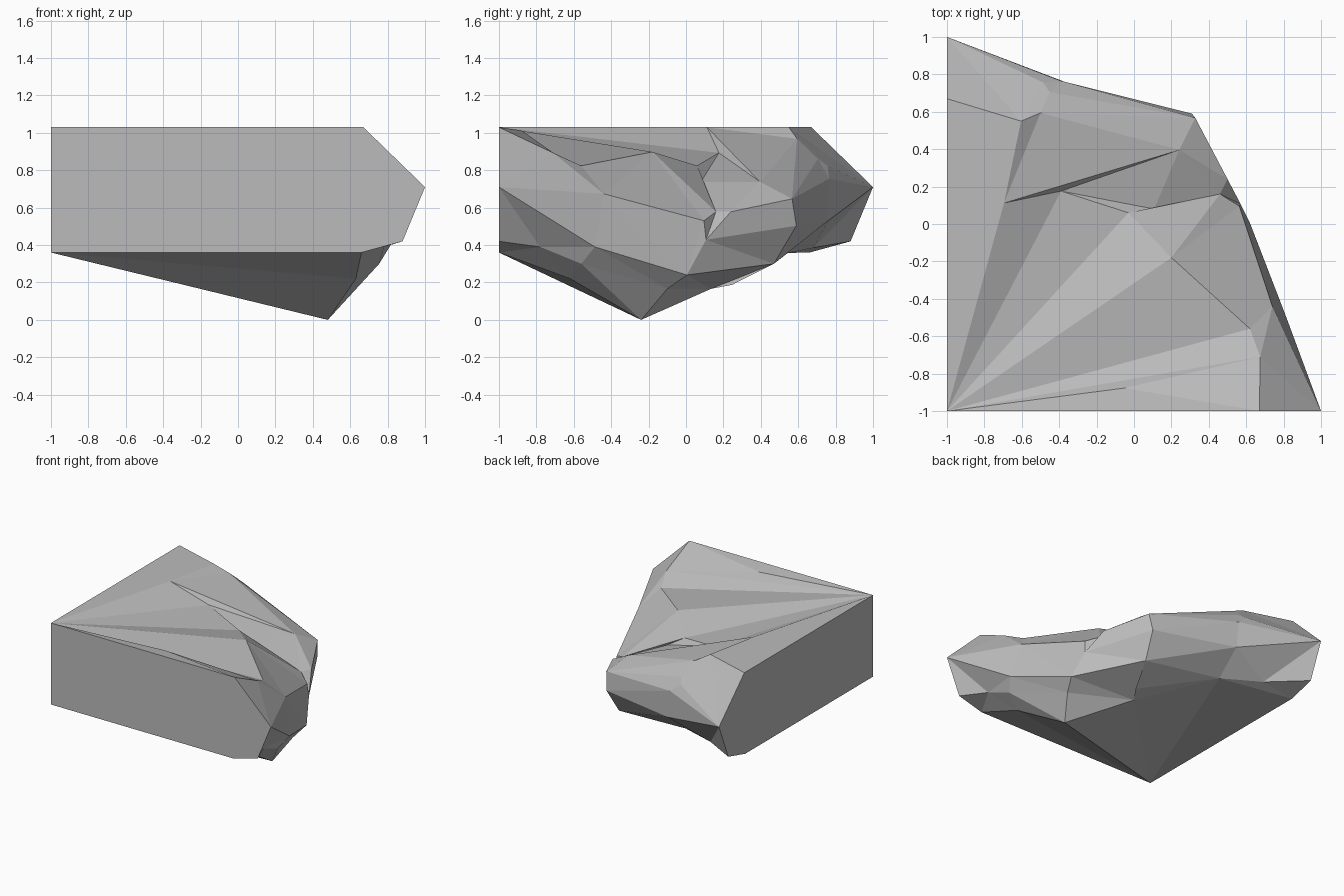
import bpy, bmesh

cube = bpy.data.objects.get("Cube")
if cube:
    bpy.data.objects.remove(cube)

bm = bmesh.new()
verts = {}


def vert(p):
    if p not in verts:
        verts[p] = bm.verts.new(p)
    return verts[p]


def face(*points):
    if len(set(points)) == len(points):
        bm.faces.new([vert(p) for p in points])


def fan(hub, rim):
    for a, b in zip(rim, rim[1:]):
        face(hub, a, b)


def dist(a, b):
    return sum((u - v) ** 2 for u, v in zip(a, b))


def strip(a, b):
    """Skin two ridge lines with triangles, always taking the shorter diagonal."""
    i = j = 0
    while i < len(a) - 1 or j < len(b) - 1:
        step_a = j == len(b) - 1 or (
            i < len(a) - 1 and dist(a[i + 1], b[j]) <= dist(a[i], b[j + 1]))
        if step_a:
            face(a[i], a[i + 1], b[j])
            i += 1
        else:
            face(a[i], b[j + 1], b[j])
            j += 1


# Flat cut ends: one outline, used on the front and on the right side
outline = [(-1, .36), (.66, .36), (.88, .42), (1, .71), (.67, 1.03), (-1, 1.03)]
front = [(u, -1, z) for u, z in outline]
side = [(-1, u, z) for u, z in outline]
face(*front)
face(*side)
base, front_foot, front_heel, front_nose, front_brow, top = front
_, side_foot, side_heel, side_nose, side_brow, _ = side

# Underside points
keel = (.48, -.24, 0)
chip = (.63, -.62, .22)
under = (.115, .134, .166)
notch = (-.38, .545, .358)

# Ridge lines running from the front round to the side
keel_line = [front_foot, chip, keel, under, notch, side_foot]
low_line = [front_heel, (.78, -.78, .39), (.755, -.56, .30), (.57, -.10, .166),
            under, (.19, .246, .187), notch, (-.70, .68, .385), side_heel]
belly_line = [front_nose, (.81, -.487, .39), (.62, .005, .24),
              (.28, .47, .30), (-.37, .76, .53), side_nose]

hip = (.74, -.44, .674)
waist = (.563, .096, .53)
bulge = (.328, .567, .647)
back_chip = (-.39, .765, .754)
bulge_line = [waist, (.57, .107, .428), (.31, .59, .503), back_chip]
rim_line = [waist, (.46, .16, .578), (.50, .24, .578), bulge, back_chip]

# Upper ridge and valley points
brow, brow_low = (.675, -.71, .893), (.62, -.56, .824)
crest, dip = (.20, -.18, .898), (-.03, .06, .824)
valley, saddle = (.108, .08, .738), (.242, .396, .738)
bank = (-.39, .176, .893)
shelf, shelf_low = (-.45, .705, .861), (-.486, .757, .824)
step, step_top = (-.50, .594, .968), (-.604, .55, 1.03)
ledge = (-.695, .112, 1.03)
dent = (-.05, -.877, 1.012)
upper_line = [front_brow, brow, brow_low, crest, dip, valley, saddle,
              bulge, shelf, shelf_low, side_nose]

# Underside and flanks
fan(base, keel_line)
strip(keel_line, low_line)
strip(low_line, belly_line)
strip(belly_line, [front_nose, hip] + bulge_line + [side_nose])
strip(bulge_line, rim_line)
strip([front_nose, hip] + rim_line + [side_nose], upper_line)

# Top plates and valley
fan(top, [front_brow, dent])
fan(dent, [front_brow, brow])
fan(top, [dent, brow, brow_low, crest, dip, bank])
fan(bank, [dip, valley, saddle])
fan(ledge, [top, bank, saddle, step, step_top])
fan(top, [ledge, step_top, side_brow])
fan(step, [saddle, bulge, shelf])
fan(step_top, [step, shelf, shelf_low, side_nose, side_brow])

bmesh.ops.recalc_face_normals(bm, faces=bm.faces)
mesh = bpy.data.meshes.new("rock")
bm.to_mesh(mesh)
bm.free()
rock = bpy.data.objects.new("rock", mesh)
bpy.context.scene.collection.objects.link(rock)

# Stone colour
stone = bpy.data.materials.new("grey stone")
stone.use_nodes = True
colour = (.5, .5, .5, 1)
stone.diffuse_color = colour
for node in stone.node_tree.nodes:
    if node.type == "BSDF_PRINCIPLED":
        node.inputs["Base Color"].default_value = colour
        node.inputs["Roughness"].default_value = .9
mesh.materials.append(stone)
